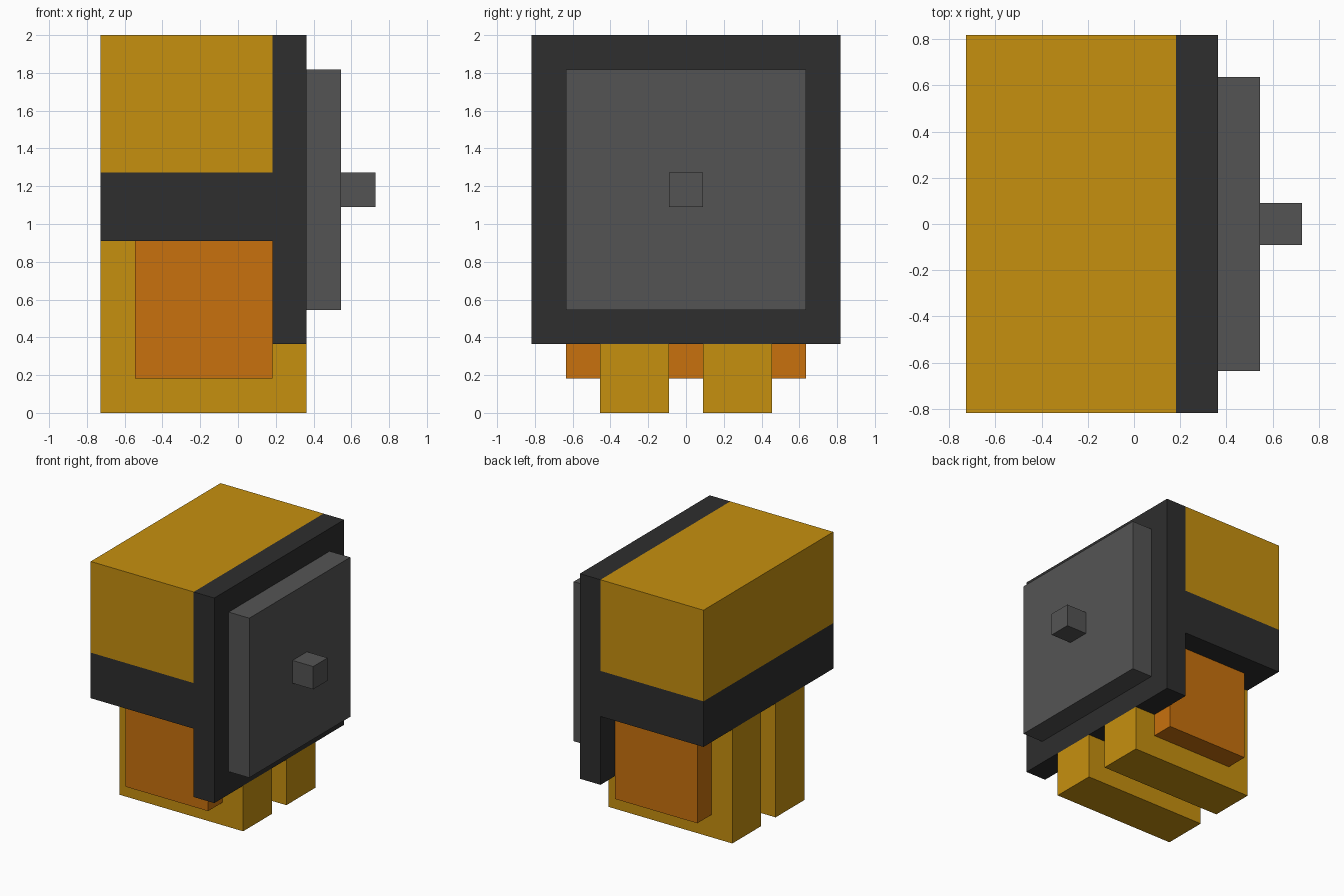
import bpy, bmesh

cube = bpy.data.objects.get("Cube")
if cube:
    bpy.data.objects.remove(cube, do_unlink=True)

U = 2 / 11  # one grid cell of the blocky design


def material(name, rgb):
    lin = [(c / 255 / 12.92) if c / 255 <= 0.04045 else ((c / 255 + 0.055) / 1.055) ** 2.4 for c in rgb]
    mat = bpy.data.materials.new(name)
    mat.use_nodes = True
    mat.diffuse_color = (*lin, 1)
    bsdf = next(n for n in mat.node_tree.nodes if n.type == 'BSDF_PRINCIPLED')
    bsdf.inputs["Base Color"].default_value = (*lin, 1)
    return mat


AMBER = material("amber", (198, 144, 15))
ORANGE = material("orange", (200, 113, 13))
CHARCOAL = material("charcoal", (46, 46, 46))
GREY = material("grey", (84, 84, 84))


def extrude_profile(name, profile, y0, y1, mat):
    """Extrude an x-z outline along y; all sizes in grid cells."""
    bm = bmesh.new()
    face = bm.faces.new([bm.verts.new((x * U, y0 * U, z * U)) for x, z in profile])
    ext = bmesh.ops.extrude_face_region(bm, geom=[face])
    verts = [v for v in ext["geom"] if isinstance(v, bmesh.types.BMVert)]
    bmesh.ops.translate(bm, verts=verts, vec=(0, (y1 - y0) * U, 0))
    bmesh.ops.recalc_face_normals(bm, faces=bm.faces[:])
    mesh = bpy.data.meshes.new(name)
    bm.to_mesh(mesh)
    bm.free()
    mesh.materials.append(mat)
    obj = bpy.data.objects.new(name, mesh)
    bpy.context.collection.objects.link(obj)
    return obj


def box(name, x0, x1, y0, y1, z0, z1, mat):
    return extrude_profile(name, [(x0, z0), (x1, z0), (x1, z1), (x0, z1)], y0, y1, mat)


# Upper body block
box("upper_block", -4, 1, -4.5, 4.5, 7, 11, AMBER)

# Dark frame: horizontal band joined to the tall side panel
extrude_profile("band_and_side_panel",
                [(-4, 5), (1, 5), (1, 2), (2, 2), (2, 11), (1, 11), (1, 7), (-4, 7)],
                -4.5, 4.5, CHARCOAL)

# Raised plate and its knob
box("side_plate", 2, 3, -3.5, 3.5, 3, 10, GREY)
box("plate_knob", 3, 4, -0.5, 0.5, 6, 7, GREY)

# Orange core between and outside the legs
box("lower_core", -3, 1, -3.5, 3.5, 1, 5, ORANGE)

# Pair of legs, each with a foot reaching under the side panel
for name, y0 in (("front_leg", -2.5), ("back_leg", 0.5)):
    extrude_profile(name, [(-4, 0), (2, 0), (2, 2), (1, 2), (1, 5), (-4, 5)], y0, y0 + 2, AMBER)
